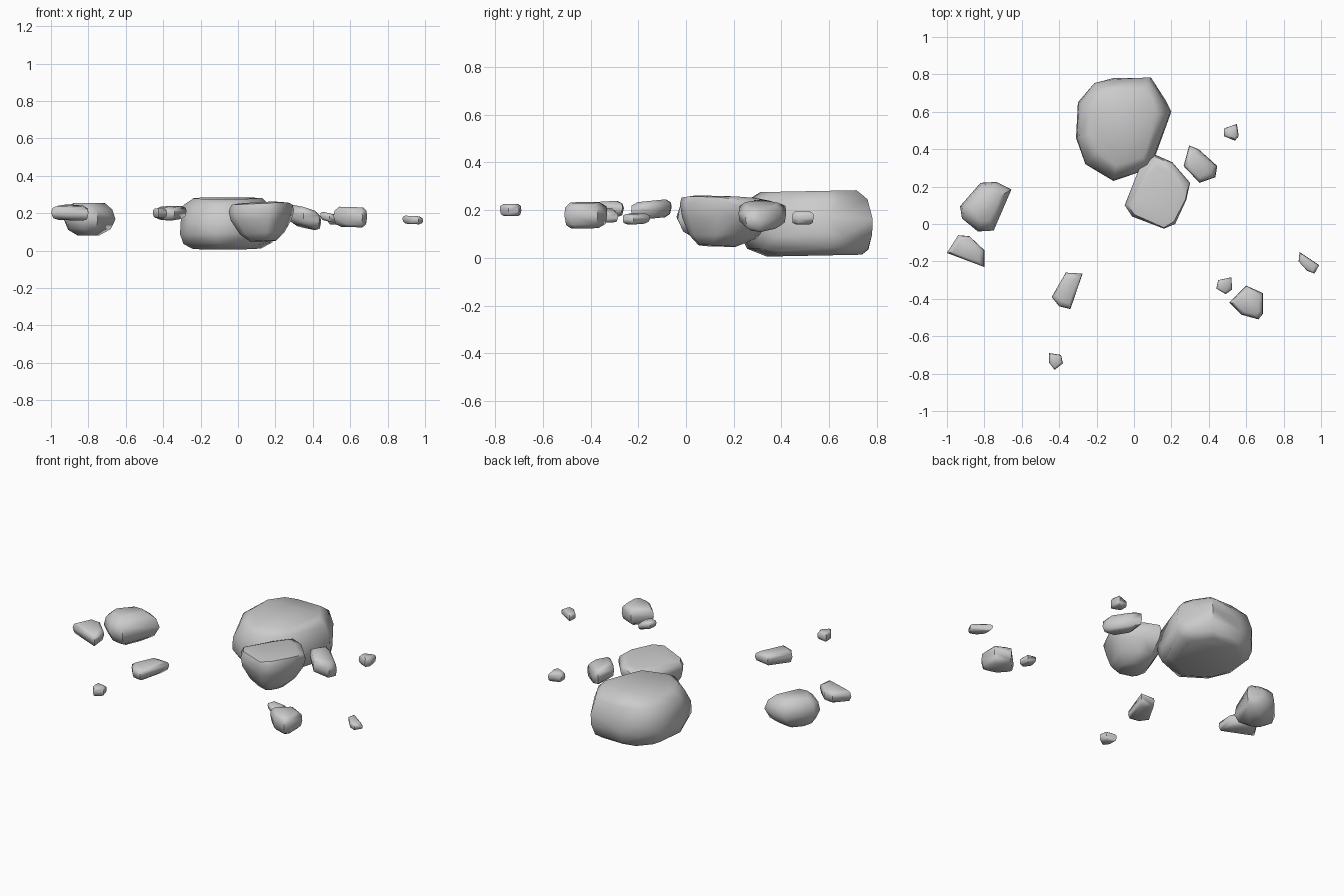
import bpy
import bmesh
import math
import random
from mathutils import Vector

if "Cube" in bpy.data.objects:
    bpy.data.objects.remove(bpy.data.objects["Cube"], do_unlink=True)

random.seed(4)

stone = bpy.data.materials.new("grey_stone")
stone.use_nodes = True
stone_colour = (0.6, 0.6, 0.6, 1)
stone.diffuse_color = stone_colour
stone.node_tree.nodes["Principled BSDF"].inputs["Base Color"].default_value = stone_colour

# Cross-sections: (scale of the plan outline, fraction of the height)
BLOCK = [(0.72, 0), (0.92, 0.1), (1, 0.3), (0.99, 0.58), (0.9, 0.85), (0.74, 1)]
WEDGE = [(0.4, 0), (0.7, 0.2), (0.92, 0.55), (1, 0.8), (0.94, 0.94), (0.7, 1)]
BOULDER = [(0.4, 0), (0.82, 0.2), (1, 0.5), (0.9, 0.8), (0.6, 1)]
SLAB = [(0.65, 0), (0.92, 0.15), (1, 0.5), (0.95, 0.82), (0.7, 1)]


def rock(name, outline, low, high, profile=SLAB, tilt=(0, 0), foot=(0, 0), rough=0.03):
    """Hull of stacked plan outlines; the foot offset slides the base sideways."""
    plan = [Vector(p) for p in outline]
    centre = sum(plan, Vector((0, 0))) / len(plan)
    size = max((p - centre).length for p in plan)
    bm = bmesh.new()
    for scale, level in profile:
        for p in plan:
            arm = (p - centre) * scale
            if scale < 1:
                arm *= 1 + random.uniform(-rough, rough)
            spot = centre + arm + Vector(foot) * (1 - level) * (1 - scale)
            z = low + (high - low) * level + arm.dot(Vector(tilt))
            if 0 < level < 1:
                z += random.uniform(-rough, rough) * size
            bm.verts.new((spot.x, spot.y, max(z, 0)))
    hull = bmesh.ops.convex_hull(bm, input=bm.verts)
    spare = {v for v in hull["geom_interior"] + hull["geom_unused"]
             if isinstance(v, bmesh.types.BMVert)}
    bmesh.ops.delete(bm, geom=list(spare), context="VERTS")
    bmesh.ops.dissolve_limit(bm, angle_limit=math.radians(4),
                             verts=bm.verts, edges=bm.edges)
    bmesh.ops.recalc_face_normals(bm, faces=bm.faces)
    mesh = bpy.data.meshes.new(name)
    bm.to_mesh(mesh)
    bm.free()
    mesh.materials.append(stone)
    obj = bpy.data.objects.new(name, mesh)
    bpy.context.collection.objects.link(obj)
    bpy.ops.object.select_all(action="DESELECT")
    obj.select_set(True)
    bpy.context.view_layer.objects.active = obj
    bpy.ops.object.shade_smooth_by_angle(angle=math.radians(55))
    return obj


# Two main boulders
rock("largest_boulder",
     [(-.11, .78), (.09, .78), (.17, .66), (.2, .6), (.12, .38), (.08, .3),
      (-.11, .23), (-.26, .32), (-.31, .46), (-.3, .65), (-.21, .75)],
     low=0.01, high=0.28, profile=BLOCK, tilt=(0, 0.02), foot=(0, 0.1))
rock("middle_boulder",
     [(.115, .37), (.205, .33), (.3, .22), (.28, .13), (.22, 0), (.16, -.025),
      (-.01, .04), (-.05, .1), (.025, .29)],
     low=0.05, high=0.255, profile=WEDGE, tilt=(0.04, -0.04), foot=(0, -0.06))

# Rocks on the right
rock("right_boulder",
     [(-.82, .22), (-.735, .225), (-.655, .185), (-.75, -.035), (-.835, -.04),
      (-.92, .03), (-.93, .095)],
     low=0.08, high=0.255, profile=BOULDER)
rock("right_slab",
     [(-.94, -.06), (-.88, -.065), (-.8, -.14), (-.8, -.23), (-.9, -.19), (-1, -.155)],
     low=0.165, high=0.24, tilt=(0, 0.1))
rock("front_right_slab",
     [(-.365, -.26), (-.275, -.265), (-.34, -.455), (-.4, -.44), (-.44, -.39)],
     low=0.165, high=0.235, tilt=(0, 0.06))
rock("front_pebble",
     [(-.455, -.69), (-.39, -.7), (-.38, -.745), (-.425, -.78), (-.455, -.74)],
     low=0.175, high=0.225)

# Rocks on the left
rock("front_left_stone",
     [(.6, -.33), (.69, -.37), (.69, -.48), (.665, -.51), (.575, -.485), (.51, -.42)],
     low=0.125, high=0.232, tilt=(-0.03, 0))
rock("front_left_pebble",
     [(.45, -.3), (.52, -.285), (.525, -.35), (.49, -.375), (.44, -.345)],
     low=0.155, high=0.2, tilt=(-0.25, 0))
rock("far_left_pebble",
     [(.885, -.15), (.99, -.22), (.965, -.265), (.925, -.25), (.88, -.2)],
     low=0.142, high=0.185, tilt=(-0.05, 0))
rock("left_slab",
     [(.295, .42), (.345, .4), (.445, .31), (.435, .25), (.35, .22), (.265, .31)],
     low=0.125, high=0.225, tilt=(-0.3, -0.1))
rock("back_left_pebble",
     [(.48, .51), (.55, .535), (.56, .47), (.54, .445), (.48, .47)],
     low=0.14, high=0.195)
